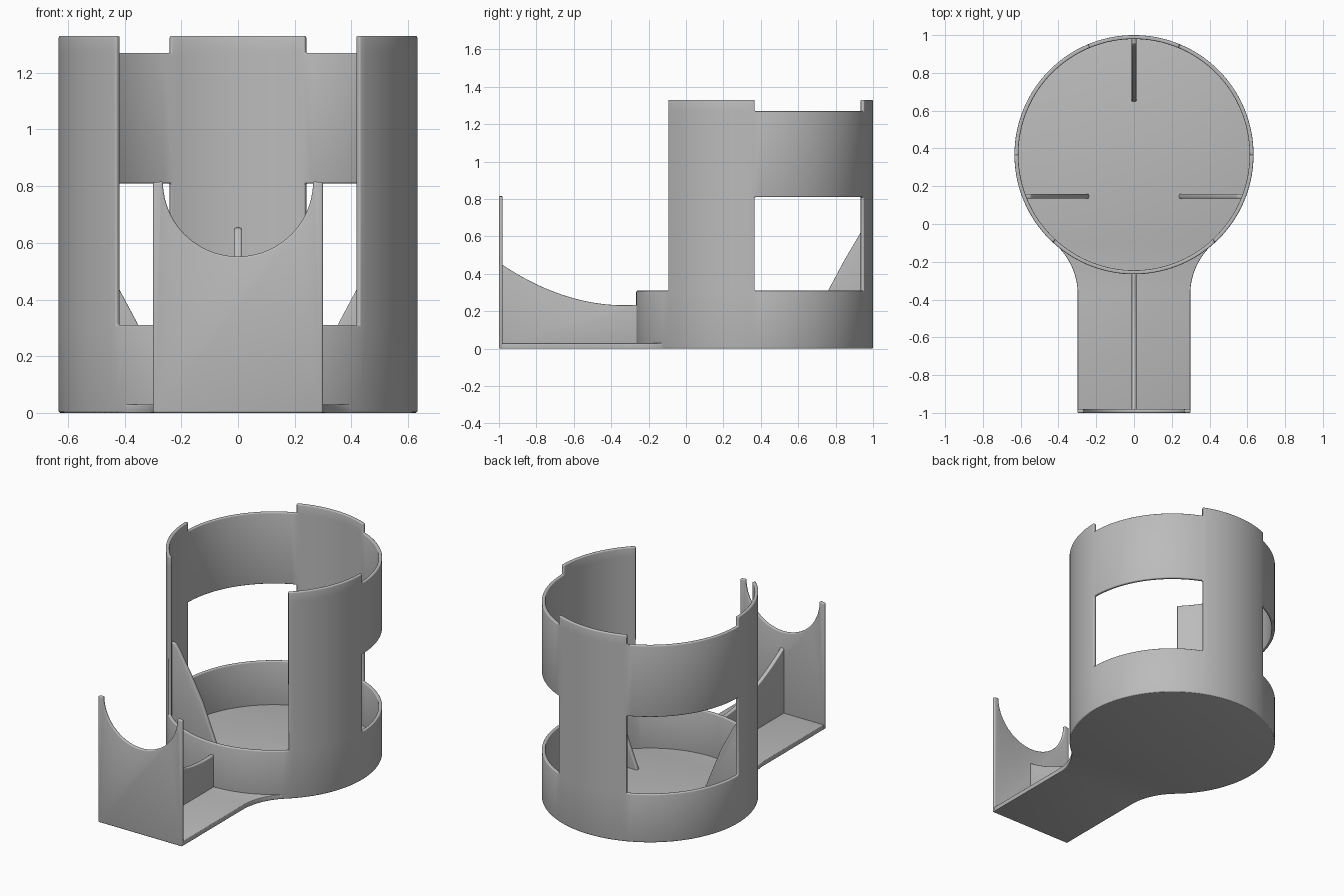
import bpy, bmesh, math
from mathutils import Vector

if "Cube" in bpy.data.objects:
    bpy.data.objects.remove(bpy.data.objects["Cube"])

CY, R, T = 0.367, 0.633, 0.021      # drum centre, outer radius, wall thickness
FLOOR, HALF = 0.03, 0.298           # floor thickness, tray half width

grey = bpy.data.materials.new("grey plastic")
grey.diffuse_color = (0.5, 0.5, 0.5, 1)
grey.use_nodes = True
grey.node_tree.nodes["Principled BSDF"].inputs["Base Color"].default_value = grey.diffuse_color


def finish(bm, name, bevel, thickness=0):
    """Turn a bmesh into a softened, smooth-shaded object."""
    mesh = bpy.data.meshes.new(name)
    bm.to_mesh(mesh)
    bm.free()
    ob = bpy.data.objects.new(name, mesh)
    bpy.context.collection.objects.link(ob)
    mesh.materials.append(grey)
    if thickness:
        mod = ob.modifiers.new("thickness", 'SOLIDIFY')
        mod.thickness, mod.offset = thickness, -1
    mod = ob.modifiers.new("soft edges", 'BEVEL')
    mod.width, mod.segments = bevel, 3
    mod.limit_method, mod.angle_limit = 'ANGLE', math.radians(40)
    bpy.ops.object.select_all(action='DESELECT')
    ob.select_set(True)
    bpy.context.view_layer.objects.active = ob
    bpy.ops.object.convert(target='MESH')
    bpy.ops.object.shade_smooth_by_angle(angle=math.radians(35))
    return ob


def slab(name, points, place, along, bevel):
    """Extrude a 2D outline, placed in space by a function."""
    bm = bmesh.new()
    face = bm.faces.new([bm.verts.new(place(a, b)) for a, b in points])
    ext = bmesh.ops.extrude_face_region(bm, geom=[face])
    verts = [v for v in ext["geom"] if isinstance(v, bmesh.types.BMVert)]
    bmesh.ops.translate(bm, vec=Vector(along), verts=verts)
    bmesh.ops.recalc_face_normals(bm, faces=bm.faces)
    return finish(bm, name, bevel)


def arc(cx, cy, r, a0, a1, n):
    return [(cx + r * math.cos(a0 + (a1 - a0) * i / n),
             cy + r * math.sin(a0 + (a1 - a0) * i / n)) for i in range(n + 1)]


# Drum wall: angular sections, each with its own solid height bands
LEVELS = [0.001, 0.31, 0.81, 1.27, 1.33]
open_edge = -math.acos(0.43 / R)
back_edge = math.acos(0.243 / R)
sections = [                         # start, end, steps, solid bands
    (-math.pi / 2, open_edge, 16, (0,)),
    (open_edge, 0, 18, (0, 1, 2, 3)),
    (0, back_edge, 24, (0, 2)),
    (back_edge, math.pi / 2, 9, (0, 1, 2, 3)),
]
bm = bmesh.new()
for side in (1, -1):
    for a0, a1, n, bands in sections:
        ring = arc(0, CY, R, a0, a1, n)
        for (x0, y0), (x1, y1) in zip(ring, ring[1:]):
            for b in bands:
                lo, hi = LEVELS[b], LEVELS[b + 1]
                quad = [(x0, y0, lo), (x1, y1, lo), (x1, y1, hi), (x0, y0, hi)]
                vs = [bm.verts.new((side * x, y, z)) for x, y, z in quad]
                bm.faces.new(vs if side > 0 else vs[::-1])
bmesh.ops.remove_doubles(bm, verts=bm.verts, dist=0.0005)
finish(bm, "drum_wall", 0.006, T)

# Floor: round base blended into the tray with tangent fillets
rb, dy = R - 0.002, 0.74
fr = (HALF ** 2 + dy ** 2 - rb ** 2) / (2 * (rb - HALF))
fx, fy = HALF + fr, CY - dy
tangent = math.atan2(-dy, fx)
right = [(HALF, -0.998)] + arc(fx, fy, fr, math.pi, math.pi + tangent, 14)
round_part = arc(0, CY, rb, tangent, math.pi - tangent, 110)
left = [(-x, y) for x, y in reversed(right)]
slab("floor", right + round_part[1:-1] + left,
     lambda x, y: (x, y, 0), (0, 0, FLOOR), 0.004)

# Front plate with a semicircular cradle between two horns
cradle = arc(0, 0.817, 0.265, 0, -math.pi, 40)
plate = [(-0.3, 0), (0.3, 0), (0.3, 0.813)] + cradle + [(-0.3, 0.813)]
slab("front_plate", plate, lambda x, z: (x, -1, z), (0, 0.02, 0), 0.007)

# Tray rib with a sagging top edge
rib = [(-0.985, 0.01), (-0.255, 0.01)]
for i in range(17):
    y = -0.255 - 0.73 * i / 16
    rib.append((y, 0.232 + 0.215 * ((y + 0.33) / 0.65) ** 2))
slab("tray_rib", rib, lambda y, z: (-0.0125, y, z), (0.025, 0, 0), 0.005)

# Three support fins inside the drum: distance from the wall, height
fin = [(-0.008, 0.01), (0.338, 0.01), (0.33, 0.04), (0.215, 0.32),
       (0.135, 0.47), (0.05, 0.615), (0.025, 0.65), (-0.008, 0.655)]
slab("back_fin", fin, lambda d, z: (-0.0125, 0.98 - d, z), (0.025, 0, 0), 0.006)
for side, name in ((1, "right_fin"), (-1, "left_fin")):
    slab(name, fin, lambda d, z: (side * (0.572 - d), 0.135, z),
         (0, 0.025, 0), 0.006)
